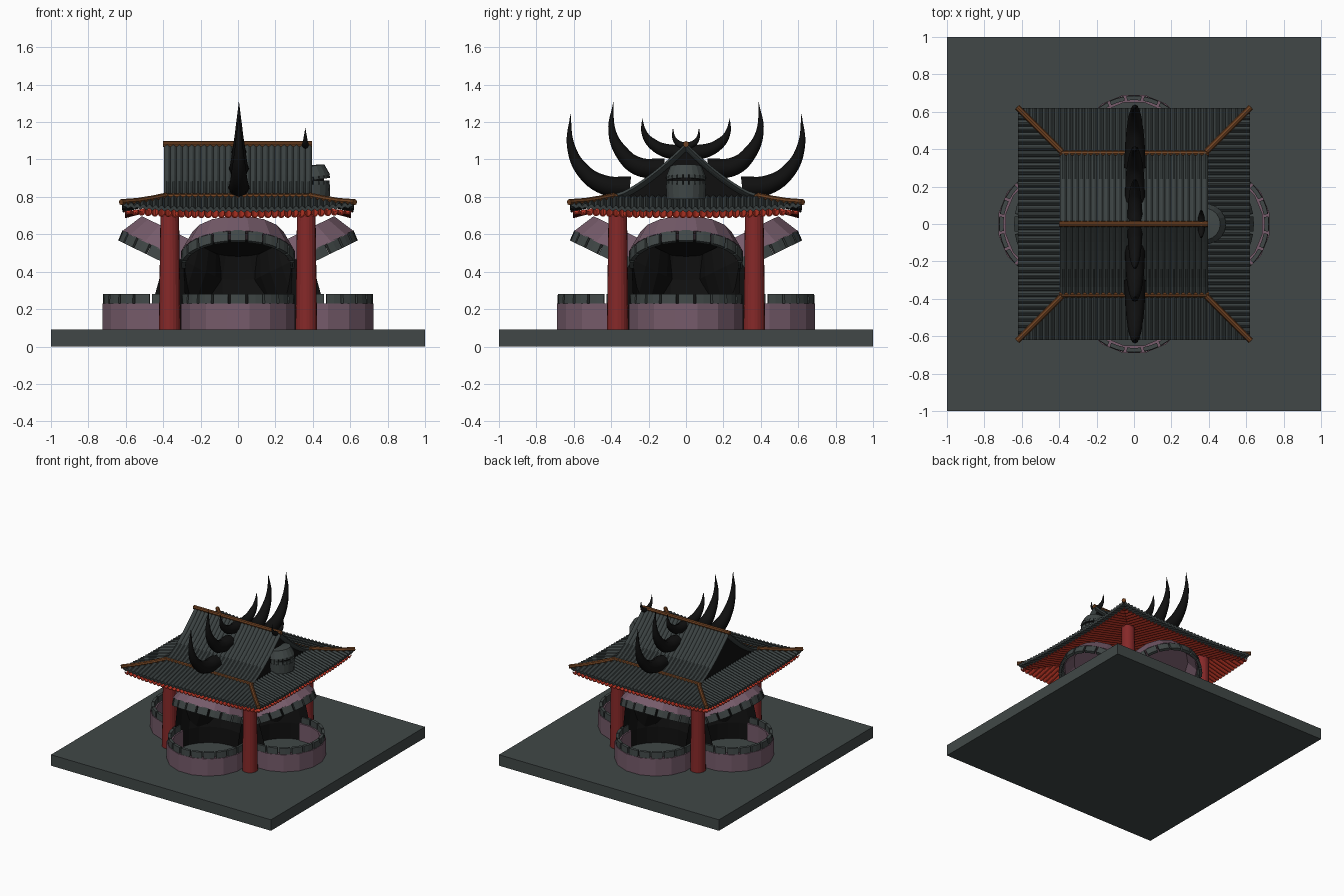
import bpy, bmesh, math
from mathutils import Matrix, Vector

if "Cube" in bpy.data.objects:
    bpy.data.objects.remove(bpy.data.objects["Cube"])


def material(name, rgb):
    m = bpy.data.materials.new(name)
    m.diffuse_color = (*rgb, 1)
    m.use_nodes = True
    m.node_tree.nodes["Principled BSDF"].inputs["Base Color"].default_value = m.diffuse_color
    return m


SLATE = material("slate", (0.052, 0.064, 0.063))
TILE = material("roof_tile_grey", (0.044, 0.055, 0.055))
PINK = material("gum_mauve", (0.18, 0.105, 0.145))
RED = material("pillar_red", (0.24, 0.022, 0.022))
SCARLET = material("rafter_scarlet", (0.48, 0.035, 0.018))
BROWN = material("ridge_brown", (0.16, 0.055, 0.016))
BLACK = material("black", (0.005, 0.005, 0.005))
I = Matrix.Identity(4)


def mesh(name, verts, faces, mat, M=I, up=False, smooth=None):
    bm = bmesh.new()
    vs = [bm.verts.new(M @ Vector(v)) for v in verts]
    for f in faces:
        bm.faces.new([vs[i] for i in f])
    bm.normal_update()
    if up:
        if sum(f.normal.z * f.calc_area() for f in bm.faces) < 0:
            bmesh.ops.reverse_faces(bm, faces=bm.faces)
    else:
        bmesh.ops.recalc_face_normals(bm, faces=bm.faces)
    me = bpy.data.meshes.new(name)
    bm.to_mesh(me)
    bm.free()
    me.materials.append(mat)
    o = bpy.data.objects.new(name, me)
    bpy.context.collection.objects.link(o)
    if smooth:
        me.shade_smooth()
    return o


def revolve(name, profile, a0, a1, n, mat, M=I):
    """Solid made by sweeping a closed (r, z) profile; angle 0 faces -y."""
    p, verts, faces = len(profile), [], []
    for i in range(n + 1):
        a = math.radians(a0 + (a1 - a0) * i / n)
        verts += [(r * math.sin(a), -r * math.cos(a), z) for r, z in profile]
    for i in range(n):
        for j in range(p):
            k = (j + 1) % p
            faces.append((i * p + j, i * p + k, (i + 1) * p + k, (i + 1) * p + j))
    faces += [tuple(range(p)), tuple(range(n * p, n * p + p))]
    return mesh(name, verts, faces, mat, M)


def teeth(name, r, thick, z0, z1, count, M):
    step = 360 / 20
    for i in range(count):
        a = (i - (count - 1) / 2) * step
        revolve(name, [(r, z0), (r - 0.1 * thick, z1), (r - thick, z1), (r - thick, z0)],
                a - step * 0.43, a + step * 0.43, 2, SLATE, M)


def rod(name, a, b, r, mat, n=8, r2=None):
    a, b = Vector(a), Vector(b)
    M = Matrix.Translation(a) @ (b - a).to_track_quat('Z', 'Y').to_matrix().to_4x4()
    ring = [(math.cos(2 * math.pi * i / n), math.sin(2 * math.pi * i / n)) for i in range(n)]
    L, r2 = (b - a).length, r2 or r
    verts = [(c * r, s * r, 0) for c, s in ring] + [(c * r2, s * r2, L) for c, s in ring]
    faces = [(i, (i + 1) % n, n + (i + 1) % n, n + i) for i in range(n)]
    faces += [tuple(range(n)), tuple(range(n, 2 * n))]
    return mesh(name, verts, faces, mat, M)


def ribbed(name, fn, half, ribs, bump, steps, mat, thick, M=I):
    """Corrugated sheet: fn(u, v) gives the point, ribs run along v."""
    S, verts, faces = 5, [], []
    cols = ribs * S
    for i in range(cols + 1):
        u = -half + 2 * half * i / cols
        h = bump * math.sin(math.pi * (i % S) / S)
        for j in range(steps + 1):
            x, y, z = fn(u, j / steps)
            verts.append((x, y, z + h))
    w = steps + 1
    for i in range(cols):
        for j in range(steps):
            faces.append((i * w + j, i * w + j + 1, (i + 1) * w + j + 1, (i + 1) * w + j))
    o = mesh(name, verts, faces, mat, M, up=True)
    s = o.modifiers.new("thickness", 'SOLIDIFY')
    s.thickness = thick
    return o


# Base slab
mesh("base_slab", [(x, y, z) for x in (-1, 1) for y in (-1, 1) for z in (0, 0.09)],
     [(0, 1, 3, 2), (4, 5, 7, 6), (0, 1, 5, 4), (2, 3, 7, 6), (0, 2, 6, 4), (1, 3, 7, 5)], SLATE)

# Pillars
for sx in (-1, 1):
    for sy in (-1, 1):
        rod("pillar", (sx * 0.365, sy * 0.365, 0.09), (sx * 0.365, sy * 0.365, 0.76),
            0.058, RED, 20, 0.049)

# Four open mouths facing outward
for k in range(4):
    turn = Matrix.Rotation(k * math.pi / 2, 4, 'Z')
    d_low, d_up = (0.42, 0.345) if k % 2 else (0.385, 0.325)
    low = turn @ Matrix.Translation((0, -d_low, 0))
    upp = turn @ Matrix.Translation((0, -d_up, 0.484)) @ Matrix.Rotation(math.radians(-26), 4, 'X')
    revolve("lower_gum", [(0.31, 0.09), (0.31, 0.23), (0.27, 0.23), (0.27, 0.09)],
            -101.25, 101.25, 9, PINK, low)
    teeth("lower_tooth", 0.303, 0.025, 0.225, 0.28, 11, low)
    revolve("upper_gum", [(0.31, 0), (0.25, 0.117), (0.002, 0.117), (0.002, 0.1), (0.235, 0.1), (0.275, 0)],
            -101.25, 101.25, 9, PINK, upp)
    teeth("upper_tooth", 0.305, 0.025, 0.005, -0.055, 11, upp)
    # black throat lofted between the back halves of both jaws
    verts, faces, n = [], [], 12
    for i in range(n + 1):
        a = math.radians(82 + 196 * i / n)
        s, c = math.sin(a), -math.cos(a)
        verts += [low @ Vector((0.285 * s, 0.285 * c, 0.09)), low @ Vector((0.285 * s, 0.285 * c, 0.22)),
                  upp @ Vector((0.295 * s, 0.295 * c, 0)), upp @ Vector((0.235 * s, 0.235 * c, 0.112)),
                  upp @ Vector((0.002 * s, 0.002 * c, 0.112))]
    for i in range(n):
        for j in range(4):
            faces.append((i * 5 + j, i * 5 + j + 1, i * 5 + j + 6, i * 5 + j + 5))
    mesh("throat", verts, faces, BLACK)

# Roof shape
IN, OUT = 0.38, 0.62


def eave_z(u, d):
    s = (d - IN) / (OUT - IN)
    return 0.80 - 0.062 * s + 0.026 * max(s, 0) * (abs(u) / OUT) ** 3


def skirt(u, v):
    d0 = max(IN, abs(u))
    d = d0 + (OUT - d0) * v
    return u, -d, eave_z(u, d) - 0.005


def soffit(u, v):
    d = abs(u) + (0.605 - abs(u)) * v
    return u, -d, eave_z(u, d) - 0.037


for k in range(4):
    M = Matrix.Rotation(k * math.pi / 2, 4, 'Z')
    ribbed("eave_tiles", skirt, OUT, 38, 0.015, 4, TILE, 0.018, M)
    ribbed("eave_rafters", soffit, 0.605, 34, -0.014, 4, SCARLET, 0.006, M)
    # hip ridge following the corner
    pts = [(d, -d, eave_z(d, d) + 0.008) for d in (0.385, 0.46, 0.54, 0.625)]
    for a, b in zip(pts, pts[1:]):
        rod("hip_ridge", M @ Vector(a), M @ Vector(b), 0.016, BROWN)


def gable_z(t):
    return 0.80 + 0.275 * (1 - t) ** 1.38


def gable(u, v):
    return u, -0.385 * v, gable_z(v)


for k in range(2):
    M = Matrix.Rotation(k * math.pi, 4, 'Z')
    ribbed("gable_tiles", gable, 0.395, 24, 0.015, 8, TILE, 0.025, M)
    rod("lower_ridge", M @ Vector((-0.4, -0.378, 0.803)), M @ Vector((0.4, -0.378, 0.803)), 0.014, BROWN)
    # dark gable wall
    prof = [(0.365, -0.385 * t / 8, gable_z(t / 8) - 0.012) for t in range(-8, 9) if t >= 0]
    prof = [(x, -y, z) for x, y, z in prof[:0:-1]] + prof
    mesh("gable_wall", prof + [(0.365, -0.385, 0.77), (0.365, 0.385, 0.77)],
         [tuple(range(len(prof) + 2))], BLACK, M)
rod("main_ridge", (-0.4, 0, 1.082), (0.395, 0, 1.082), 0.016, BROWN)


# Curved horns
def horn(name, x, pts, depth):
    for side in (-1, 1):
        cu = bpy.data.curves.new(name, 'CURVE')
        cu.dimensions = '3D'
        cu.bevel_depth, cu.bevel_resolution, cu.resolution_u = depth, 2, 6
        cu.use_fill_caps = True
        sp = cu.splines.new('BEZIER')
        sp.bezier_points.add(len(pts) - 1)
        for i, (p, q) in enumerate(zip(sp.bezier_points, pts)):
            p.co = (x, side * q[0], q[1])
            p.handle_left_type = p.handle_right_type = 'AUTO'
            p.radius = max(0.01, 1 - (i / (len(pts) - 1)) ** 1.6)
        cu.materials.append(BLACK)
        o = bpy.data.objects.new(name, cu)
        bpy.context.collection.objects.link(o)
        bpy.ops.object.select_all(action='DESELECT')
        o.select_set(True)
        bpy.context.view_layer.objects.active = o
        bpy.ops.object.convert(target='MESH')


horn("outer_horn", 0.005, [(0.30, 0.85), (0.44, 0.865), (0.55, 0.94), (0.615, 1.07), (0.618, 1.245)], 0.058)
horn("middle_horn", 0.005, [(0.12, 0.95), (0.26, 0.965), (0.345, 1.04), (0.395, 1.15), (0.388, 1.31)], 0.055)
horn("inner_horn", 0.005, [(0.0, 1.04), (0.10, 1.045), (0.18, 1.085), (0.222, 1.14), (0.235, 1.22)], 0.042)
horn("ridge_end_horn", 0.36, [(0.0, 1.07), (0.04, 1.085), (0.064, 1.115), (0.07, 1.17)], 0.02)

# Small mouth on the right gable
face = Matrix.Translation((0.385, 0, 0)) @ Matrix.Rotation(math.pi / 2, 4, 'Z')
revolve("small_lower_jaw", [(0.105, 0.79), (0.108, 0.865), (0.08, 0.865), (0.08, 0.79)], -100, 100, 10, SLATE, face)
teeth("small_lower_tooth", 0.105, 0.012, 0.865, 0.888, 11, face)
tilt = face @ Matrix.Translation((0, 0, 0.905)) @ Matrix.Rotation(math.radians(-8), 4, 'X')
revolve("small_upper_jaw", [(0.108, 0), (0.085, 0.058), (0.002, 0.065), (0.002, 0.05), (0.08, 0)],
        -100, 100, 10, SLATE, tilt)
teeth("small_upper_tooth", 0.106, 0.012, 0.0, -0.018, 11, tilt)
revolve("small_throat", [(0.075, 0.8), (0.075, 0.93), (0.002, 0.93), (0.002, 0.8)], -90, 90, 8, BLACK, face)
